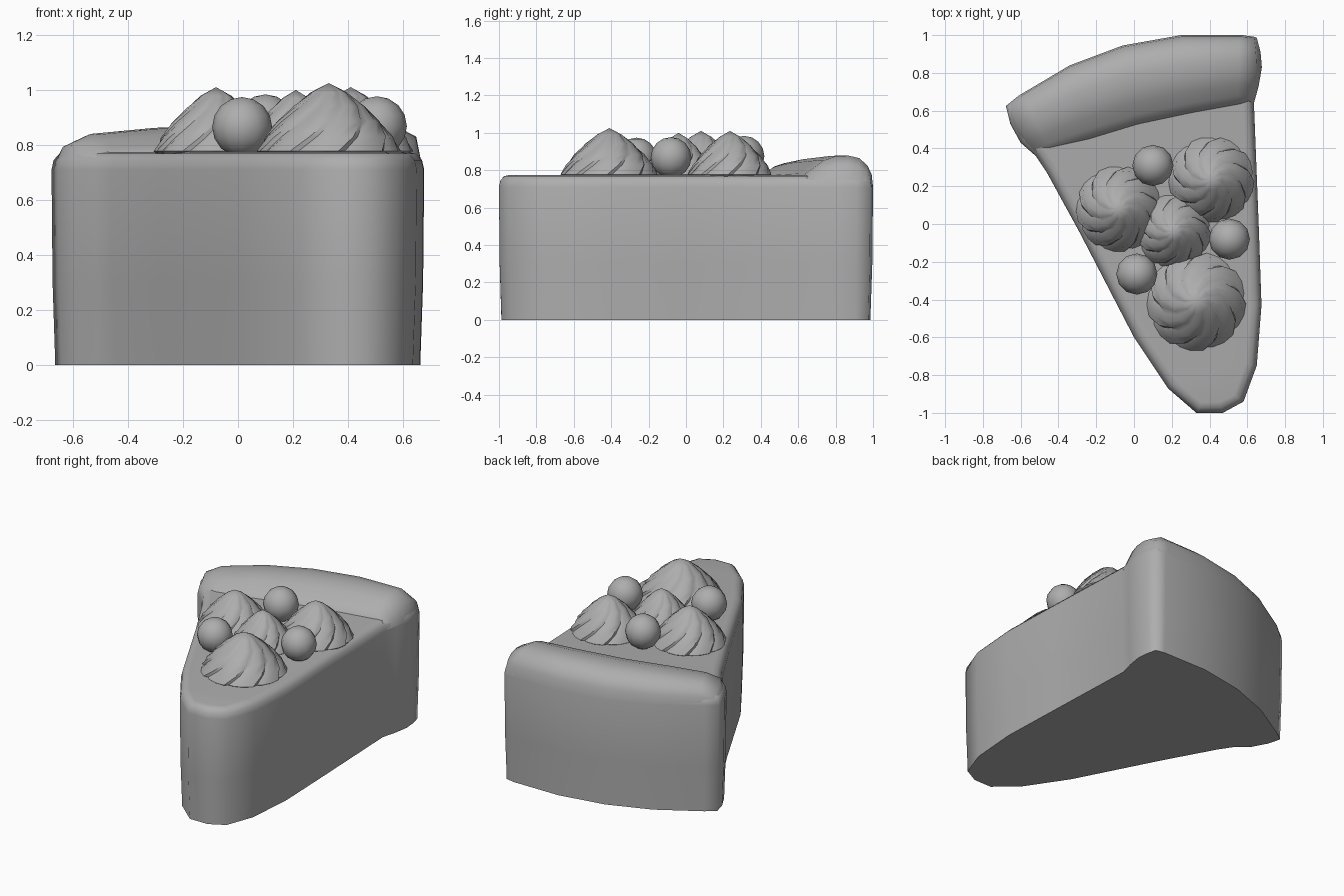
import bpy, bmesh
from math import sin, cos, pi, tau
from mathutils import Vector

if "Cube" in bpy.data.objects:
    bpy.data.objects.remove(bpy.data.objects["Cube"])

# Shared mid-grey surface
grey = bpy.data.materials.new("mid_grey")
grey.diffuse_color = (0.42, 0.42, 0.42, 1)
grey.use_nodes = True
grey.node_tree.nodes["Principled BSDF"].inputs["Base Color"].default_value = grey.diffuse_color


def finish(bm, name, angle):
    bmesh.ops.remove_doubles(bm, verts=bm.verts, dist=0.0005)
    bmesh.ops.recalc_face_normals(bm, faces=bm.faces)
    me = bpy.data.meshes.new(name)
    bm.to_mesh(me)
    bm.free()
    me.materials.append(grey)
    ob = bpy.data.objects.new(name, me)
    bpy.context.collection.objects.link(ob)
    bpy.ops.object.select_all(action='DESELECT')
    ob.select_set(True)
    bpy.context.view_layer.objects.active = ob
    bpy.ops.object.shade_smooth_by_angle(angle=angle)
    return ob


def loft(bm, rings, closed=True):
    rows = [[bm.verts.new(p) for p in r] for r in rings]
    n = len(rows[0])
    for a, b in zip(rows, rows[1:]):
        for i in range(n if closed else n - 1):
            j = (i + 1) % n
            bm.faces.new((a[i], a[j], b[j], b[i]))
    return rows


# Slice body: counter-clockwise wedge outline, lofted upwards
outline = [(0.33, -1.0), (0.47, -1.0), (0.58, -0.94), (0.65, -0.75),
           (0.675, -0.43), (0.66, 0.0), (0.635, 0.64), (0.66, 0.73),
           (0.677, 0.83), (0.67, 0.91), (0.65, 0.985), (0.58, 1.0),
           (0.25, 1.0), (-0.06, 0.945), (-0.34, 0.84), (-0.61, 0.68),
           (-0.678, 0.625), (-0.655, 0.53), (-0.60, 0.43), (-0.52, 0.36),
           (-0.46, 0.27), (-0.285, -0.05), (0.0, -0.6), (0.18, -0.87)]


def inset(d, z):
    pts = [Vector(p) for p in outline]
    out = []
    for i, p in enumerate(pts):
        t = (pts[(i + 1) % len(pts)] - pts[i - 1]).normalized()
        out.append((p.x - t.y * d, p.y + t.x * d, z))
    return out


bm = bmesh.new()
rows = loft(bm, [inset(0.014, 0.01), inset(0.004, 0.3),
                 inset(0, 0.71), inset(0.008, 0.745),
                 inset(0.03, 0.768), inset(0.06, 0.774)])
bm.faces.new(rows[-1])
# underside dips slightly towards the middle, down to the ground
under = bm.faces.new(rows[0])
bmesh.ops.inset_region(bm, faces=[under], thickness=0.06, depth=0)
for v in under.verts:
    v.co.z = 0.0
finish(bm, "slice_body", 1.25)

# Crust: rounded roll along the back; stations of outer, inner, peak, end bulge
stations = [((-0.675, 0.625), (-0.52, 0.362), 0.72, -0.028),
            ((-0.655, 0.64), (-0.50, 0.363), 0.80, -0.022),
            ((-0.59, 0.69), (-0.44, 0.39), 0.84, 0),
            ((-0.34, 0.84), (-0.24, 0.45), 0.862, 0),
            ((-0.06, 0.945), (0.02, 0.53), 0.873, 0),
            ((0.25, 1.0), (0.30, 0.59), 0.88, 0),
            ((0.56, 1.0), (0.55, 0.635), 0.878, 0),
            ((0.635, 0.992), (0.615, 0.645), 0.83, 0.022),
            ((0.65, 0.985), (0.635, 0.645), 0.72, 0.028)]
section = [(0, 0), (0.02, 0.4), (0.08, 0.68), (0.2, 0.92), (0.36, 1.0),
           (0.55, 0.98), (0.73, 0.84), (0.88, 0.6), (1.0, 0.42), (1.02, 0.2)]
bm = bmesh.new()
rings = []
for o, n, peak, bulge in stations:
    ring = []
    for t, h in section:
        p = Vector(o).lerp(Vector(n), t)
        b = bulge * sin(pi * t)
        ring.append((p.x + b, p.y + 0.4 * min(b, 0),
                     0.71 + (peak - 0.71) * h))
    rings.append(ring)
loft(bm, rings, closed=False)
finish(bm, "crust", 1.25)

# Whipped cream swirls: twisted, saw-toothed cones
profile = [(0.9, -0.04), (1.0, 0.05), (0.89, 0.25), (0.72, 0.46),
           (0.49, 0.68), (0.25, 0.87), (0.0, 1.0)]
saw = [0.95, 0.985, 1.01, 1.01]


def swirl(name, x, y, r, top, lobes=9):
    base = 0.765
    bm = bmesh.new()
    rings = []
    for f, h in profile:
        ring = []
        for i in range(lobes * 4):
            step = i // 4 + (0, 0.15, 0.5, 0.85)[i % 4]
            a = tau * step / lobes + 1.3 * h
            rr = r * f * saw[i % 4]
            ring.append((x + rr * cos(a), y + rr * sin(a),
                         base + (top - base) * h))
        rings.append(ring)
    rows = loft(bm, rings)
    bm.faces.new(rows[0])
    finish(bm, name, 0.7)


swirl("cream_front", 0.33, -0.41, 0.26, 1.025)
swirl("cream_left", -0.08, 0.08, 0.225, 1.01)
swirl("cream_right", 0.41, 0.235, 0.225, 1.01)
swirl("cream_middle", 0.21, -0.04, 0.195, 1.0)

# Berries
for name, x, y, z in (("berry_back", 0.10, 0.31, 0.875),
                      ("berry_right", 0.505, -0.08, 0.868),
                      ("berry_left", 0.015, -0.265, 0.865)):
    bm = bmesh.new()
    bmesh.ops.create_uvsphere(bm, u_segments=12, v_segments=8, radius=0.109)
    bmesh.ops.translate(bm, verts=bm.verts, vec=(x, y, z))
    finish(bm, name, 1.0)
